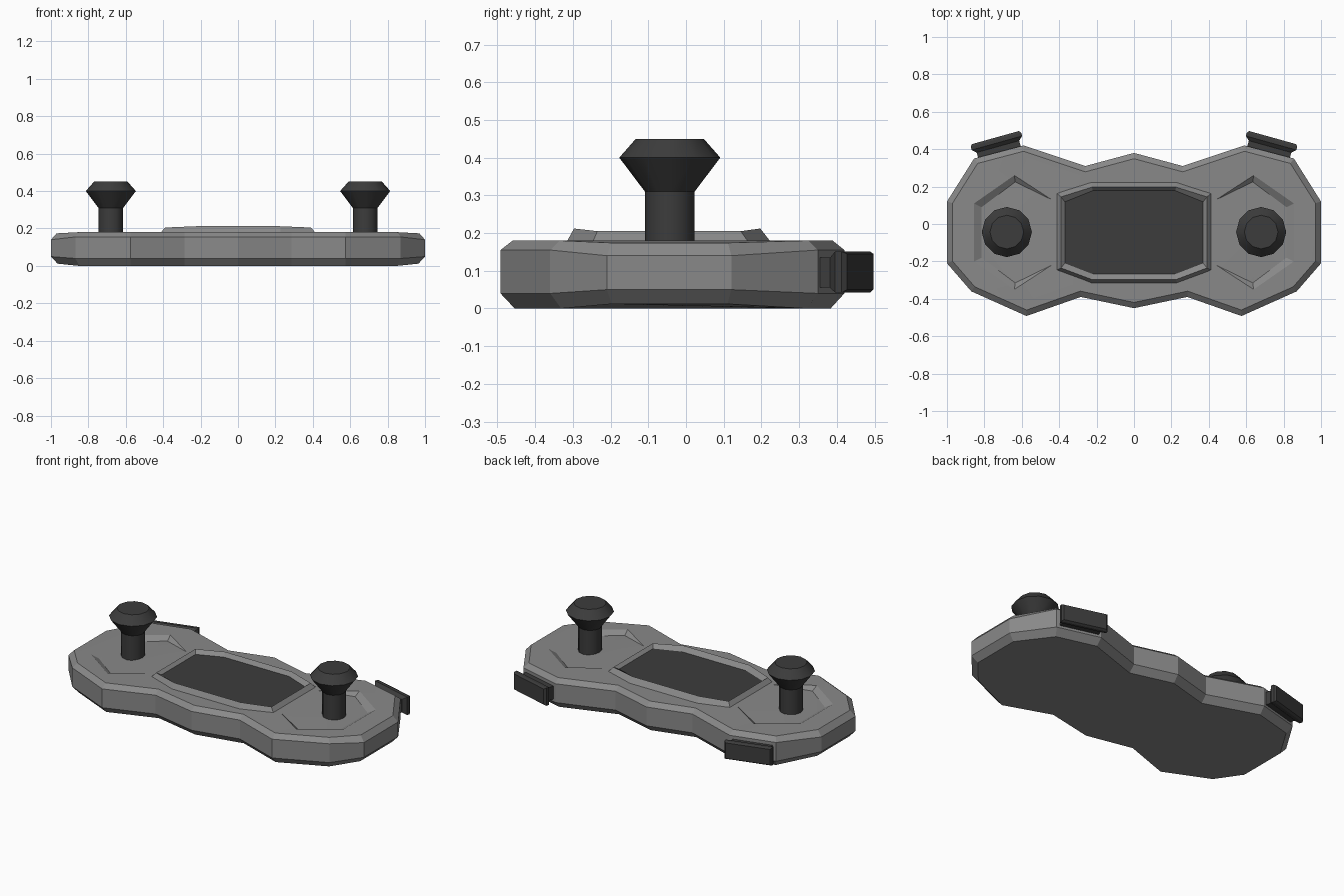
import bpy, bmesh
from mathutils import Vector

cube = bpy.data.objects.get("Cube")
if cube:
    bpy.data.objects.remove(cube, do_unlink=True)


def material(name, value):
    m = bpy.data.materials.new(name)
    m.use_nodes = True
    col = (value, value, value, 1)
    m.diffuse_color = col
    m.node_tree.nodes["Principled BSDF"].inputs["Base Color"].default_value = col
    return m


GREY = material("mid grey", 0.25)
DARK = material("charcoal", 0.045)


def finish(bm, name, mat, smooth=0.0):
    bmesh.ops.recalc_face_normals(bm, faces=bm.faces)
    me = bpy.data.meshes.new(name)
    bm.to_mesh(me)
    bm.free()
    me.materials.append(mat)
    ob = bpy.data.objects.new(name, me)
    bpy.context.collection.objects.link(ob)
    if smooth:
        bpy.ops.object.select_all(action='DESELECT')
        bpy.context.view_layer.objects.active = ob
        ob.select_set(True)
        bpy.ops.object.shade_smooth_by_angle(angle=smooth)
    return ob


def ring(bm, pts):
    return [bm.verts.new(p) for p in pts]


def bridge(bm, a, b):
    n = len(a)
    for i in range(n):
        j = (i + 1) % n
        bm.faces.new((a[i], a[j], b[j], b[i]))


def loft(bm, rings):
    vs = [ring(bm, r) for r in rings]
    for a, b in zip(vs, vs[1:]):
        bridge(bm, a, b)
    return vs


def inset(pts, d):
    """Offset a clockwise outline inwards with mitred corners."""
    out = []
    for i, p in enumerate(pts):
        p = Vector(p)
        e1 = (p - Vector(pts[i - 1])).normalized()
        e2 = (Vector(pts[(i + 1) % len(pts)]) - p).normalized()
        n1, n2 = Vector((e1.y, -e1.x)), Vector((e2.y, -e2.x))
        out.append(tuple(p + (n1 + n2) * d / (1 + n1.dot(n2))))
    return out


# Body: bevelled shell with a waisted outline
half = [(0, .38), (.26, .31), (.59, .42), (.855, .35), (1, .12),
        (1, -.21), (.87, -.36), (.575, -.492), (.285, -.39), (0, -.45)]
outline = half + [(-x, y) for x, y in half[-2:0:-1]]


def level(pts, z, end_z):
    return [(x, y, end_z if abs(x) > .93 else z) for x, y in pts]


bm = bmesh.new()
shell = loft(bm, [level(inset(outline, .035), 0, .012),
                  level(outline, .04, .05),
                  level(outline, .155, .14),
                  level(inset(outline, .03), .18, .174)])
bm.faces.new(shell[0])

# Thumb hollows: steep outer walls, floor rising towards the screen
rim = [(.64, .26), (.855, .11), (.855, -.2), (.64, -.35), (.44, -.22), (.44, .13)]
floor = [(.635, .225), (.815, .09), (.815, -.18), (.635, -.315)]
boundary = []
top = shell[-1]
boundary += [bm.edges.get((top[i - 1], top[i])) for i in range(len(top))]
for s in (1, -1):
    r = ring(bm, [(s * x, y, .18) for x, y in rim])
    f = ring(bm, [(s * x, y, .157) for x, y in floor])
    for i in range(3):
        bm.faces.new((r[i], r[i + 1], f[i + 1], f[i]))
    bm.faces.new((r[0], f[0], r[5]))
    bm.faces.new((r[3], r[4], f[3]))
    hub = bm.verts.new((s * .66, -.045, .16))
    loop = f + r[4:]
    for i in range(len(loop)):
        bm.faces.new((loop[i - 1], loop[i], hub))
    boundary += [bm.edges.get((r[i - 1], r[i])) or bm.edges.new((r[i - 1], r[i]))
                 for i in range(len(r))]
bmesh.ops.triangle_fill(bm, edges=boundary, use_beauty=True, normal=(0, 0, 1))
finish(bm, "body", GREY, 0.2)


# Screen surround and screen
def octagon(x1, x2, back, back_end, front_end, front, z, z_end):
    right = [(x2, back, z), (x1, back_end, z_end),
             (x1, front_end, z_end), (x2, front, z)]
    return right + [(-x, y, h) for x, y, h in right[::-1]]


glass = octagon(.37, .22, .178, .118, -.21, -.268, .188, .188)
bm = bmesh.new()
loft(bm, [octagon(.42, .23, .23, .17, -.25, -.32, .17, .17),
          octagon(.39, .225, .197, .145, -.235, -.297, .212, .205),
          glass])
finish(bm, "screen_surround", GREY)
bm = bmesh.new()
bm.faces.new(ring(bm, glass))
finish(bm, "screen", DARK)


# Thumbsticks: turned profile with flared cap
def thumbstick(name, x):
    bm = bmesh.new()
    prev = None
    for r, z in ((.066, .14), (.066, .31), (.134, .4), (.09, .45)):
        c = bmesh.ops.create_circle(bm, segments=12, radius=r)["verts"]
        bmesh.ops.translate(bm, verts=c, vec=(x, -.043, z))
        if prev:
            bridge(bm, prev, c)
        prev = c
    bm.faces.new(prev)
    finish(bm, name, DARK, 0.55)


# Shoulder triggers: wide plate on a narrower neck
def trigger(name, s):
    along, out = Vector((.963, -.268, 0)), Vector((.268, .963, 0))
    rings = []
    for d, w, lo, hi in ((0, .13, .05, .145), (-.012, .14, .042, .151),
                         (-.03, .14, .042, .151), (-.05, .118, .055, .135),
                         (-.1, .118, .055, .135)):
        c = Vector((.741, .462, 0)) + out * d
        pts = [c + along * (w * k) + Vector((0, 0, z))
               for k, z in ((-1, lo), (1, lo), (1, hi), (-1, hi))]
        rings.append([(s * p.x, p.y, p.z) for p in pts])
    bm = bmesh.new()
    vs = loft(bm, rings)
    bm.faces.new(vs[0])
    bm.faces.new(vs[-1])
    finish(bm, name, DARK)


for side, s in (("left", 1), ("right", -1)):
    thumbstick(side + "_thumbstick", s * .68)
    trigger(side + "_trigger", s)
